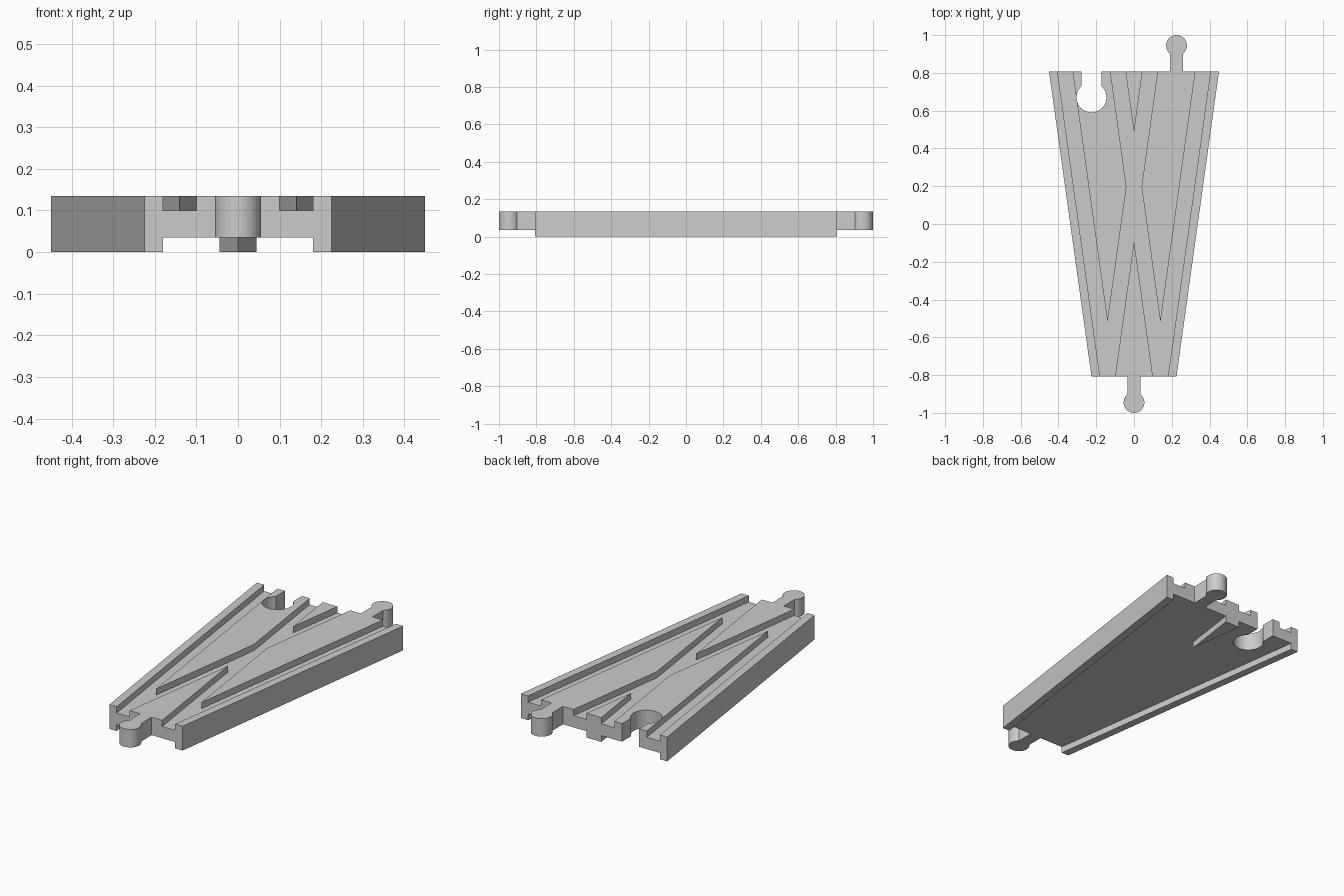
import bpy, bmesh, math

cube = bpy.data.objects.get("Cube")
if cube:
    bpy.data.objects.remove(cube, do_unlink=True)

END = 0.808        # half length of the track body
TOP = 0.135        # running surface
UNDER = 0.035      # underside of the deck
GROOVE_Z = 0.10    # groove floor
SPREAD = 0.225     # sideways drift of each lane, also half a lane's width

grey = bpy.data.materials.new("plain grey")
grey.use_nodes = True
grey.diffuse_color = (0.6, 0.6, 0.6, 1)
grey.node_tree.nodes["Principled BSDF"].inputs["Base Color"].default_value = (0.6, 0.6, 0.6, 1)


def prism(name, outline, z0, z1):
    """Extrude a flat outline from z0 up to z1."""
    bm = bmesh.new()
    face = bm.faces.new([bm.verts.new((x, y, z0)) for x, y in outline])
    grown = bmesh.ops.extrude_face_region(bm, geom=[face])["geom"]
    top = [g for g in grown if isinstance(g, bmesh.types.BMVert)]
    bmesh.ops.translate(bm, verts=top, vec=(0, 0, z1 - z0))
    bmesh.ops.recalc_face_normals(bm, faces=bm.faces)
    mesh = bpy.data.meshes.new(name)
    bm.to_mesh(mesh)
    bm.free()
    mesh.materials.append(grey)
    obj = bpy.data.objects.new(name, mesh)
    bpy.context.collection.objects.link(obj)
    return obj


def lane_point(x, side, t):
    """Point on a lane line: x at the front, t = 0 front, t = 1 back."""
    return (x + side * SPREAD * t, END * (2 * t - 1))


def keyhole(x, base, centre, r, w):
    """Straight neck ending in a round head."""
    d = 1 if centre > base else -1
    a0 = math.asin(w / r)
    steps = 56
    arc = [a0 + (2 * math.pi - 2 * a0) * i / steps for i in range(steps + 1)]
    head = [(x + r * math.sin(a), centre - d * r * math.cos(a)) for a in arc]
    return [(x + w, base)] + head + [(x - w, base)]


def activate(obj):
    bpy.ops.object.select_all(action='DESELECT')
    obj.select_set(True)
    bpy.context.view_layer.objects.active = obj


def cut(obj, cutter):
    cutter.hide_render = True
    mod = obj.modifiers.new("cut", 'BOOLEAN')
    mod.operation = 'DIFFERENCE'
    mod.solver = 'EXACT'
    mod.object = cutter
    activate(obj)
    bpy.ops.object.modifier_apply(modifier=mod.name)
    bpy.data.objects.remove(cutter, do_unlink=True)


# Tapered body
track = prism("track_body", [lane_point(-SPREAD, -1, 0), lane_point(SPREAD, 1, 0),
                             lane_point(SPREAD, 1, 1), lane_point(-SPREAD, -1, 1)], 0, TOP)

# Hollow underside, leaving side flanges and a wedge at the back
before, after = -0.05, 1.05
flange = 0.18
cut(track, prism("underside_cutter", [
    lane_point(-flange, -1, before), lane_point(flange, 1, before),
    lane_point(flange, 1, after), lane_point(-flange, 1, after),
    lane_point(flange, -1, flange / SPREAD),
    lane_point(flange, -1, after), lane_point(-flange, -1, after)], -0.1, UNDER))

# Two wheel grooves in each of the two crossing lanes
for side in (-1, 1):
    for a, b in ((-0.18, -0.10), (0.10, 0.18)):
        cut(track, prism("groove_cutter", [
            lane_point(a, side, before), lane_point(b, side, before),
            lane_point(b, side, after), lane_point(a, side, after)], GROOVE_Z, TOP + 0.1))

# Socket at the back of the right lane
cut(track, prism("socket_cutter", keyhole(-SPREAD, END + 0.1, 0.67, 0.079, 0.053), -0.1, TOP + 0.1))

# Connector pegs
front_peg = prism("front_peg", keyhole(0, -END, -0.945, 0.055, 0.035), UNDER, TOP)
back_peg = prism("back_peg", keyhole(SPREAD, END, 0.945, 0.055, 0.035), UNDER, TOP)

for part in (track, front_peg, back_peg):
    activate(part)
    bpy.ops.object.shade_smooth_by_angle(angle=math.radians(30))
